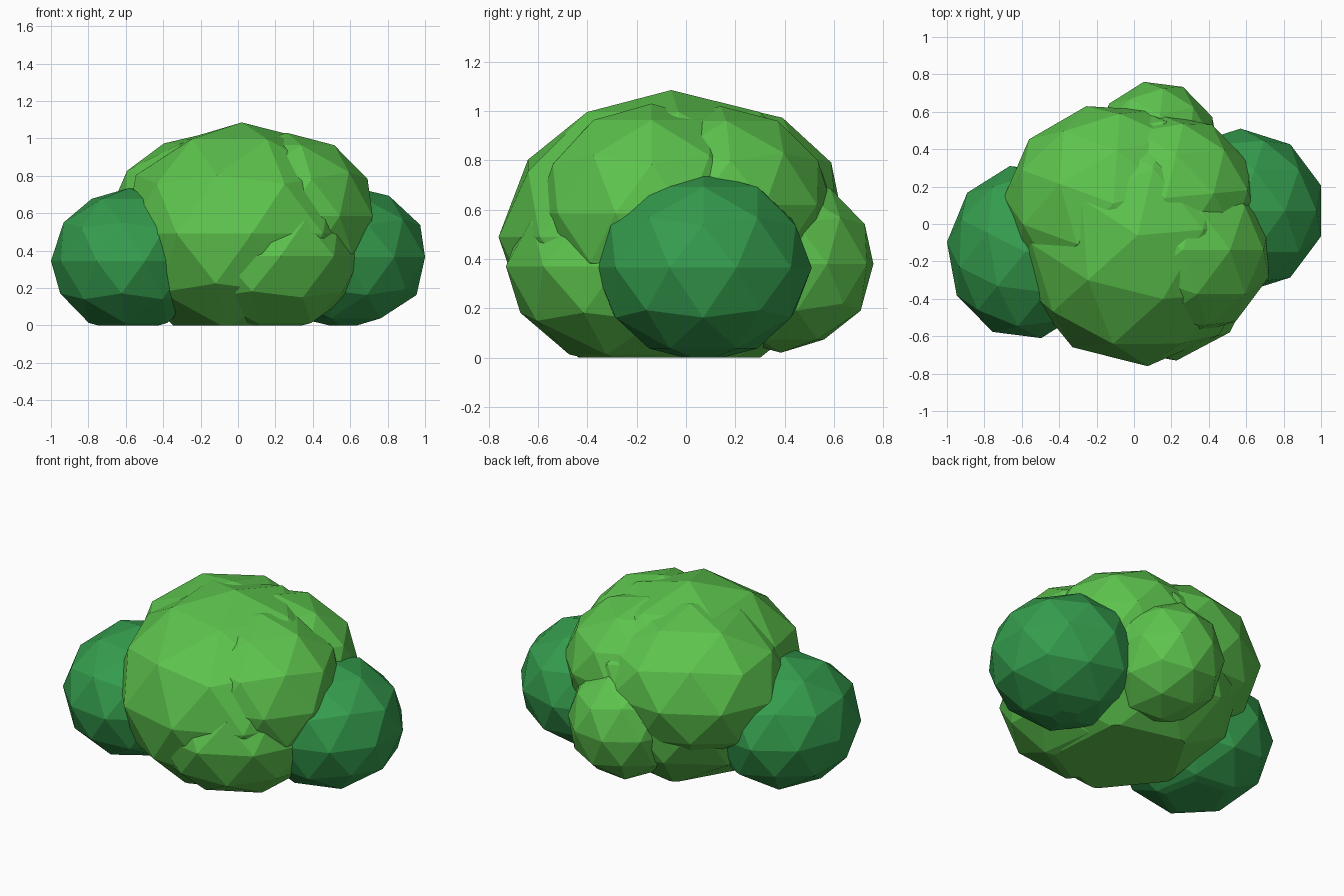
import bpy, bmesh
from mathutils import Matrix, Vector

if "Cube" in bpy.data.objects:
    bpy.data.objects.remove(bpy.data.objects["Cube"])


def material(name, color):
    m = bpy.data.materials.new(name)
    m.diffuse_color = color
    m.use_nodes = True
    m.node_tree.nodes["Principled BSDF"].inputs["Base Color"].default_value = m.diffuse_color
    return m


light_green = material("light_leaf", (0.11, 0.55, 0.075, 1))
dark_green = material("dark_leaf", (0.035, 0.335, 0.075, 1))


def leaf_clump(name, centre, radii, mat, turn=0.0):
    """Faceted ellipsoid cut flat at the ground."""
    bm = bmesh.new()
    bmesh.ops.create_icosphere(bm, subdivisions=2, radius=1,
                               matrix=Matrix.Rotation(turn, 4, 'Z'))
    # fit the facets to the exact radii
    for axis in range(3):
        reach = max(abs(v.co[axis]) for v in bm.verts)
        for v in bm.verts:
            v.co[axis] *= radii[axis] / reach
    for v in bm.verts:
        v.co += Vector(centre)
    cut = bmesh.ops.bisect_plane(bm, geom=bm.verts[:] + bm.edges[:] + bm.faces[:],
                                 plane_co=(0, 0, 0), plane_no=(0, 0, -1),
                                 clear_outer=True)
    rim = [e for e in cut['geom_cut'] if isinstance(e, bmesh.types.BMEdge)]
    if rim:
        bmesh.ops.contextual_create(bm, geom=rim)
    bmesh.ops.recalc_face_normals(bm, faces=bm.faces[:])
    mesh = bpy.data.meshes.new(name)
    bm.to_mesh(mesh)
    bm.free()
    mesh.materials.append(mat)
    bpy.context.collection.objects.link(bpy.data.objects.new(name, mesh))


# Main mass of the bush with its closely overlapping shoulders
leaf_clump("main_foliage", (0.02, -0.06, 0.49), (0.65, 0.70, 0.595), light_green, 0.08)
leaf_clump("rear_left_shoulder", (-0.11, 0.11, 0.59), (0.585, 0.52, 0.45), light_green, 0.25)
leaf_clump("rear_right_shoulder", (0.17, 0.14, 0.62), (0.48, 0.45, 0.40), light_green, 0.1)
leaf_clump("right_shoulder", (0.26, -0.14, 0.585), (0.46, 0.47, 0.445), light_green)
leaf_clump("front_right_base", (0.15, -0.19, 0.37), (0.51, 0.54, 0.42), light_green, 0.15)

# Small clump at the back
leaf_clump("back_foliage", (0.12, 0.385, 0.38), (0.34, 0.375, 0.36), light_green, 0.2)

# Darker clumps at the two sides
leaf_clump("left_foliage", (-0.58, -0.15, 0.345), (0.42, 0.46, 0.39), dark_green, 0.2)
leaf_clump("right_foliage", (0.57, 0.07, 0.365), (0.43, 0.44, 0.385), dark_green)
